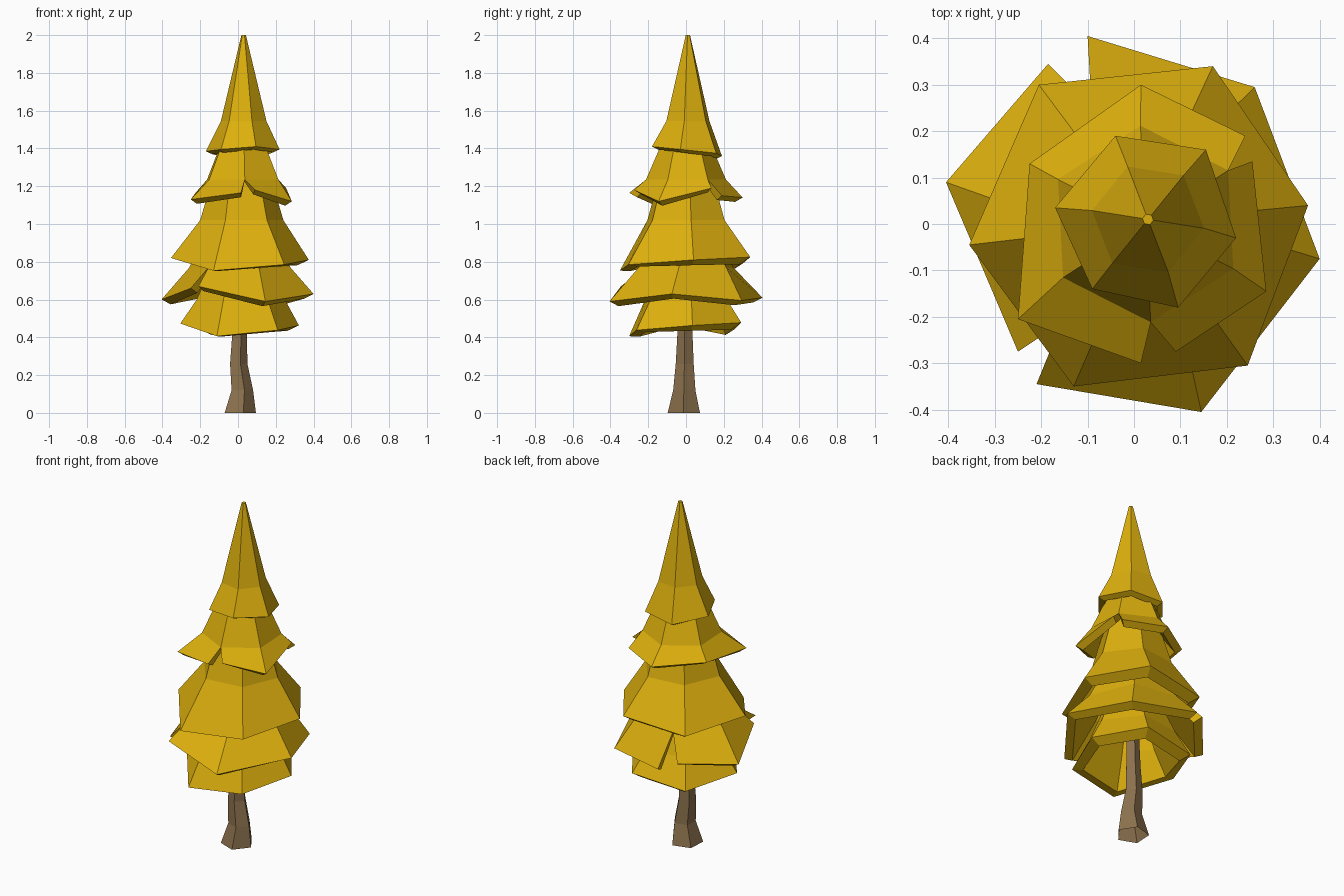
import bpy, bmesh, math
from mathutils import Vector

if "Cube" in bpy.data.objects:
    bpy.data.objects.remove(bpy.data.objects["Cube"])


def material(name, col):
    m = bpy.data.materials.new(name)
    m.diffuse_color = (*col, 1)
    m.use_nodes = True
    m.node_tree.nodes["Principled BSDF"].inputs["Base Color"].default_value = m.diffuse_color
    return m


gold = material("golden foliage", (0.72, 0.43, 0.004))
brown = material("brown bark", (0.26, 0.165, 0.075))


def finish(name, bm, mat):
    bmesh.ops.recalc_face_normals(bm, faces=bm.faces)
    me = bpy.data.meshes.new(name)
    bm.to_mesh(me)
    bm.free()
    me.materials.append(mat)
    ob = bpy.data.objects.new(name, me)
    bpy.context.collection.objects.link(ob)


def loft(bm, sections, closed):
    """Join closed cross-section loops; wrap around, or leave ends open."""
    loops = [[bm.verts.new(p) for p in s] for s in sections]
    n = len(loops)
    k = len(loops[0])
    for i in range(n if closed else n - 1):
        a, b = loops[i], loops[(i + 1) % n]
        for j in range(k):
            bm.faces.new((a[j], a[(j + 1) % k], b[(j + 1) % k], b[j]))
    return loops


def tier(name, centre, start, top, mid, pieces, lip, tilt=0.0):
    """Six-sided skirt shell. top/mid are (radius, z); pieces hold hem corners,
    a skirt with two pieces is slit where they meet. lip is (inward, down)."""
    bm = bmesh.new()
    col = 0
    closed = len(pieces) == 1
    for piece in pieces:
        sections = []
        for i, hem in enumerate(piece):
            a = math.radians(start + 60 * (col + i))
            d = Vector((math.cos(a), math.sin(a), 0))
            c = Vector((*centre, 0))
            ring = lambda r, z: c + d * max(r, 0.0005) + Vector((0, 0, z))
            h = Vector(hem)
            out = Vector((h.x - c.x, h.y - c.y, 0)).normalized()
            down = lip[1] - tilt * math.cos(a + math.radians(110))
            sections.append([
                ring(*top), ring(*mid), h,
                h - out * lip[0] - Vector((0, 0, down)),
                ring(mid[0] - lip[0], mid[1] - lip[1] * 0.5),
                ring(top[0] - lip[0], top[1])])
        loops = loft(bm, sections, closed)
        if not closed:
            for l in (loops[0], loops[-1]):
                bm.faces.new((l[0], l[1], l[4], l[5]))
                bm.faces.new((l[1], l[2], l[3], l[4]))
        col += len(piece) - 1
    finish(name, bm, gold)


# Foliage skirts, top to bottom
tier("crown_tier", (0.03, 0.01), 231, (0.012, 2.0), (0.122, 1.545), [[
    (-.09, -.14, 1.395), (.095, -.18, 1.41), (.22, -.03, 1.395),
    (.155, .16, 1.375), (-.04, .19, 1.36), (-.17, .035, 1.385)]], (0.035, 0.016))

tier("upper_tier", (0.025, 0.0), -87, (0.045, 1.62), (0.212, 1.235), [
    [(.09, -.275, 1.18), (.285, -.145, 1.12), (.255, .135, 1.19)],
    [(.24, .19, 1.15), (.015, .30, 1.14), (-.225, .13, 1.165),
     (-.25, -.205, 1.13), (.015, -.30, 1.165)]], (0.04, 0.023))

hem = [(-.13, -.35), (.245, -.305), (.375, .04),
       (.17, .34), (-.205, .30), (-.355, -.045)]
drop = [0.753, 0.785, 0.81, 0.825, 0.79, 0.82]
tier("middle_tier", (0.02, 0.0), 247, (0.05, 1.6), (0.222, 1.02),
     [[(x, y, z) for (x, y), z in zip(hem, drop)]], (0.06, 0.02), 0.018)

tier("lower_tier", (0.01, 0.0), 232, (0.07, 1.17), (0.27, 0.77), [
    [(-.21, -.345, .67), (.145, -.405, .59), (.40, -.075, .63),
     (.26, .295, .595), (-.10, .405, .61)],
    [(-.185, .345, .64), (-.405, .09, .60), (-.25, -.275, .66)]], (0.05, 0.025))

# Bottom skirt repeats the middle one, smaller
tier("bottom_tier", (0.015, 0.0), 247, (0.07, 0.98), (0.235, 0.6),
     [[(x * .86, y * .86, z - 0.347) for (x, y), z in zip(hem, drop)]],
     (0.06, 0.02), 0.018)

# Crooked five-sided trunk, open at the ground
bm = bmesh.new()
rings = []
for x, y, z, r in [(.005, -.01, 0, .09), (.018, -.008, .12, .062),
                   (0, -.006, .26, .05), (.005, -.005, .42, .042),
                   (.015, 0, .8, .03)]:
    angles = [math.radians(-75 + 72 * i) for i in range(5)]
    rings.append([(x + r * math.cos(a), y + r * math.sin(a), z) for a in angles])
bm.faces.new(loft(bm, rings, False)[-1])
finish("trunk", bm, brown)
